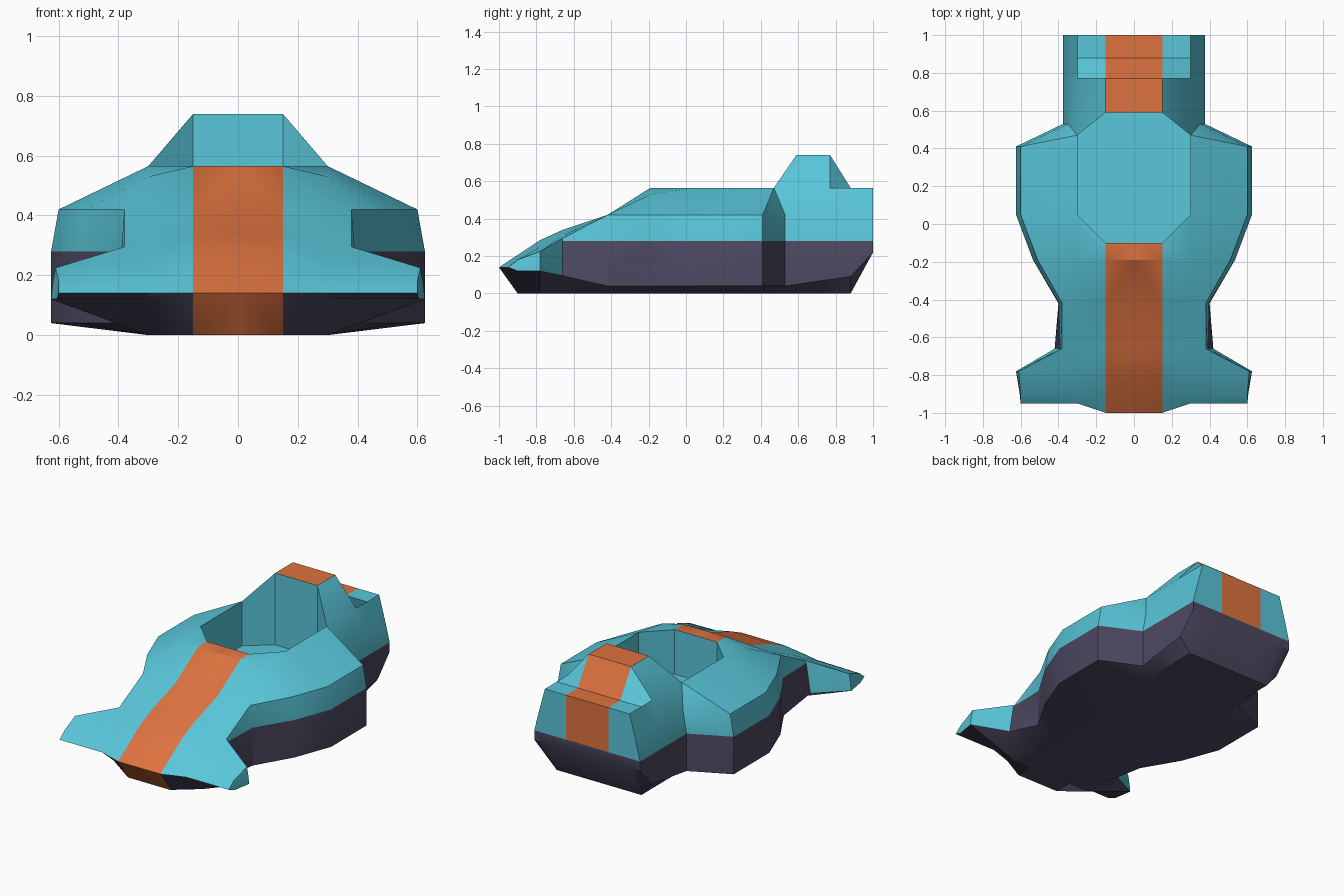
import bpy, bmesh, math

if "Cube" in bpy.data.objects:
    bpy.data.objects.remove(bpy.data.objects["Cube"])

def material(name, rgb):
    m = bpy.data.materials.new(name)
    m.diffuse_color = (*rgb, 1)
    m.use_nodes = True
    m.node_tree.nodes["Principled BSDF"].inputs["Base Color"].default_value = m.diffuse_color
    return m

MATS = [material("teal_paint", (0.10, 0.57, 0.70)),
        material("dark_purple", (0.075, 0.065, 0.12)),
        material("orange_stripe", (0.73, 0.17, 0.05))]
TEAL, DARK, ORANGE = range(3)

def finish(name, bm, angle):
    """Turn a half mesh (x >= 0) into a mirrored, shaded object."""
    me = bpy.data.meshes.new(name)
    bm.to_mesh(me)
    bm.free()
    for m in MATS:
        me.materials.append(m)
    ob = bpy.data.objects.new(name, me)
    bpy.context.collection.objects.link(ob)
    mod = ob.modifiers.new("Mirror", 'MIRROR')
    mod.use_clip = True
    bpy.ops.object.select_all(action='DESELECT')
    ob.select_set(True)
    bpy.context.view_layer.objects.active = ob
    bpy.ops.object.shade_smooth_by_angle(angle=math.radians(angle))
    return ob

def section(y, side, shoulder, top, y5=None, y6=None, b0=0, b1=0):
    """Half cross-section: floor, three side points, shoulder, stripe edge."""
    y5 = y if y5 is None else y5
    y6 = y if y6 is None else y6
    pts = [(0.15, y, b0), (0.30, y, b1)] + [(x, y, z) for x, z in side]
    pts += [(0.30, y5, shoulder), (0.15, y6, top)]
    return [(0, y, b0)] + pts + [(0, y6, top)]

# Nose tip: upper and lower surfaces meet in one leading edge
tip = [(0, -1, .14), (.15, -1, .14), (.30, -.95, .14)] + [(.60, -.95, .14)] * 3
tip += tip[2::-1]

wide = [(.625, .04), (.625, .28), (.60, .42)]
tail = [(.375, .28), (.34, .42)]
STATIONS = [
    tip,
    section(-.90, [(.605, .12), (.605, .15), (.60, .18)], .185, .206, b1=.12),
    section(-.78, [(.625, .12), (.62, .17), (.61, .225)], .25, .285),
    section(-.66, [(.42, .095), (.39, .28), (.38, .295)], .31, .34),
    section(-.42, [(.40, .04), (.395, .28), (.38, .42)], .42, .42),
    section(-.19, [(.535, .04), (.535, .28), (.51, .42)], .53, .565),
    section(.05, wide, .565, .565, y6=-.10),
    section(.41, wide, .565, .74, y5=.47, y6=.59),
    section(.53, [(.375, .04), (.375, .28), (.35, .42)], .565, .74, y5=.47, y6=.59),
    section(.77, [(.375, .075)] + tail, .565, .74),
    section(.88, [(.375, .09)] + tail, .565, .565),
    section(1.0, [(.375, .22)] + tail, .565, .565, b0=.22, b1=.22),
]
COCKPIT = 6          # span between these stations is open on top

def hull():
    bm = bmesh.new()
    verts = {}

    def add(points, mat):
        vs = []
        for p in points:
            v = verts.setdefault(p, None) or bm.verts.new(p)
            verts[p] = v
            if v not in vs:
                vs.append(v)
        if len(vs) > 2:
            bm.faces.new(vs).material_index = mat

    for i, (a, b) in enumerate(zip(STATIONS, STATIONS[1:])):
        for k in range(8):
            if i == COCKPIT and k >= 6:
                continue
            mat = TEAL
            if k < 3 or (k == 3 and i >= 3):
                mat = DARK
            if k == 7 or (k == 0 and i == 0):
                mat = ORANGE
            add([a[k], b[k], b[k + 1], a[k + 1]], mat)

    # Tail panel: dark sill, teal side and orange stripe
    r = STATIONS[-1]
    c, q = (0, 1.0, .28), (.15, 1.0, .28)
    add([c, q, r[1], r[0]], DARK)
    add([q, r[4], r[3], r[2], r[1]], DARK)
    add([r[7], r[6], r[5], r[4], q], TEAL)
    add([r[8], r[7], q, c], ORANGE)
    return finish("car_body", bm, 30)

def tub(floor_z=.28):
    # Eight-sided cockpit well, dropped from the rim of the opening
    a, b = STATIONS[COCKPIT], STATIONS[COCKPIT + 1]
    rim = [a[8], a[7], a[6], b[6], b[7], b[8]]
    bm = bmesh.new()
    up = [bm.verts.new(p) for p in rim]
    low = [bm.verts.new((p[0], p[1], floor_z)) for p in rim]
    for k in range(5):
        bm.faces.new([up[k], up[k + 1], low[k + 1], low[k]])
    bm.faces.new(low)
    return finish("cockpit_well", bm, 20)

hull()
tub()
